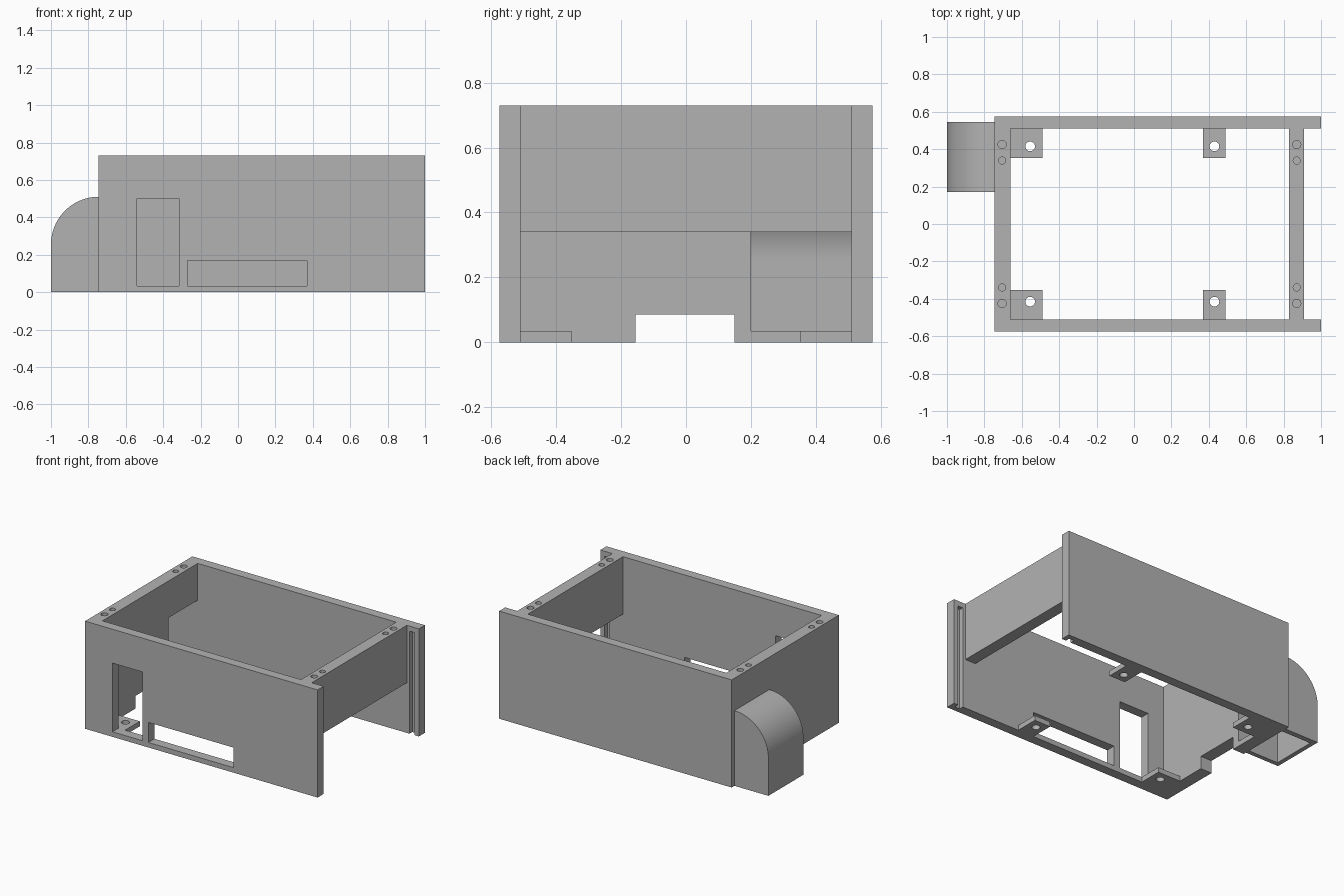
import bpy
import bmesh
import math

cube = bpy.data.objects.get("Cube")
if cube:
    bpy.data.objects.remove(cube, do_unlink=True)

grey = bpy.data.materials.new("plain grey")
grey.use_nodes = True
COLOUR = (0.45, 0.45, 0.45, 1)
grey.diffuse_color = COLOUR
grey.node_tree.nodes["Principled BSDF"].inputs["Base Color"].default_value = COLOUR


def finish(name, bm):
    bmesh.ops.recalc_face_normals(bm, faces=bm.faces)
    mesh = bpy.data.meshes.new(name)
    bm.to_mesh(mesh)
    bm.free()
    mesh.materials.append(grey)
    ob = bpy.data.objects.new(name, mesh)
    bpy.context.collection.objects.link(ob)
    return ob


def prism(name, outline, y0, y1):
    """Extrude an x-z outline along y."""
    bm = bmesh.new()
    face = bm.faces.new([bm.verts.new((x, y0, z)) for x, z in outline])
    new = bmesh.ops.extrude_face_region(bm, geom=[face])["geom"]
    verts = [v for v in new if isinstance(v, bmesh.types.BMVert)]
    bmesh.ops.translate(bm, verts=verts, vec=(0, y1 - y0, 0))
    return finish(name, bm)


def box(name, x, y, z):
    return prism(name, [(x[0], z[0]), (x[1], z[0]), (x[1], z[1]), (x[0], z[1])], *y)


def cylinder(name, x, y, z, radius):
    bm = bmesh.new()
    bmesh.ops.create_cone(bm, cap_ends=True, segments=24, radius1=radius,
                          radius2=radius, depth=z[1] - z[0])
    bmesh.ops.translate(bm, verts=bm.verts, vec=(x, y, (z[0] + z[1]) / 2))
    return finish(name, bm)


def cut(target, cutter):
    cutter.hide_render = True
    mod = target.modifiers.new("cut", 'BOOLEAN')
    mod.operation = 'DIFFERENCE'
    mod.solver = 'EXACT'
    mod.object = cutter
    bpy.context.view_layer.objects.active = target
    bpy.ops.object.modifier_apply(modifier=mod.name)
    bpy.data.objects.remove(cutter, do_unlink=True)


def arc(radius, top):
    """Quarter round rising from the outer side of the duct to its top."""
    steps = [math.radians(90 + 90 * i / 24) for i in range(25)]
    return [(WALL + radius * math.cos(a), top - radius + radius * math.sin(a))
            for a in steps]


# Main dimensions
WALL, INNER, END = -0.745, -0.66, 1.0
HALF, IN_Y, TOP = 0.575, 0.51, 0.73
TAB = 0.034
LOW, HIGH = -0.1, 0.9

# Housing: a block hollowed out, leaving corner tabs at the bottom
housing = box("housing", (WALL, END), (-HALF, HALF), (0, TOP))
inside = (-IN_Y, IN_Y)
cut(housing, box("cavity", (INNER, 0.83), inside, (TAB, HIGH)))
cut(housing, box("floor_gap_long", (INNER, 0.83), (-0.353, 0.353), (LOW, 0.1)))
cut(housing, box("floor_gap_wide", (-0.49, 0.37), inside, (LOW, 0.1)))
cut(housing, box("floor_gap_end", (0.49, 1.1), inside, (LOW, 0.34)))
cut(housing, box("end_recess", (0.91, 1.1), inside, (LOW, HIGH)))

# Front windows and the cable notch in the end wall
cut(housing, box("tall_window", (-0.54, -0.315), (-0.7, -0.4), (0.034, 0.5)))
cut(housing, box("wide_window", (-0.27, 0.37), (-0.7, -0.4), (0.034, 0.17)))
cut(housing, box("cable_notch", (-0.8, -0.6), (-0.155, 0.15), (LOW, 0.086)))

for side in (-1, 1):
    # Panel slots near the open end
    ys = sorted((side * 0.4, side * 0.54))
    cut(housing, box("panel_slot", (0.93, 0.968), ys, (LOW, 0.695)))
    # Mounting holes through the tabs
    for x in (-0.555, 0.43):
        cut(housing, cylinder("tab_hole", x, side * 0.415, (LOW, 0.1), 0.026))
    # Blind screw holes in the top rim
    for x in (-0.705, 0.87):
        for y, r in ((0.425, 0.022), (0.339, 0.019)):
            cut(housing, cylinder("screw_hole", x, side * y, (0.58, HIGH), r))


# Rounded duct, open at the bottom and into the housing
def duct_hollow():
    outline = arc(0.225, 0.48) + [(-0.97, LOW), (WALL, LOW), (WALL, TAB),
                                  (-0.6, TAB), (-0.6, 0.48)]
    return prism("duct_hollow", outline, 0.2, IN_Y)


duct = prism("duct", arc(0.255, 0.51) + [(-1, 0), (WALL, 0)], 0.17, 0.545)
cut(duct, duct_hollow())
cut(housing, duct_hollow())

# Smooth the curved faces, keep edges sharp
for ob in (housing, duct):
    bpy.ops.object.select_all(action='DESELECT')
    ob.select_set(True)
    bpy.context.view_layer.objects.active = ob
    bpy.ops.object.shade_smooth_by_angle(angle=math.radians(30))
